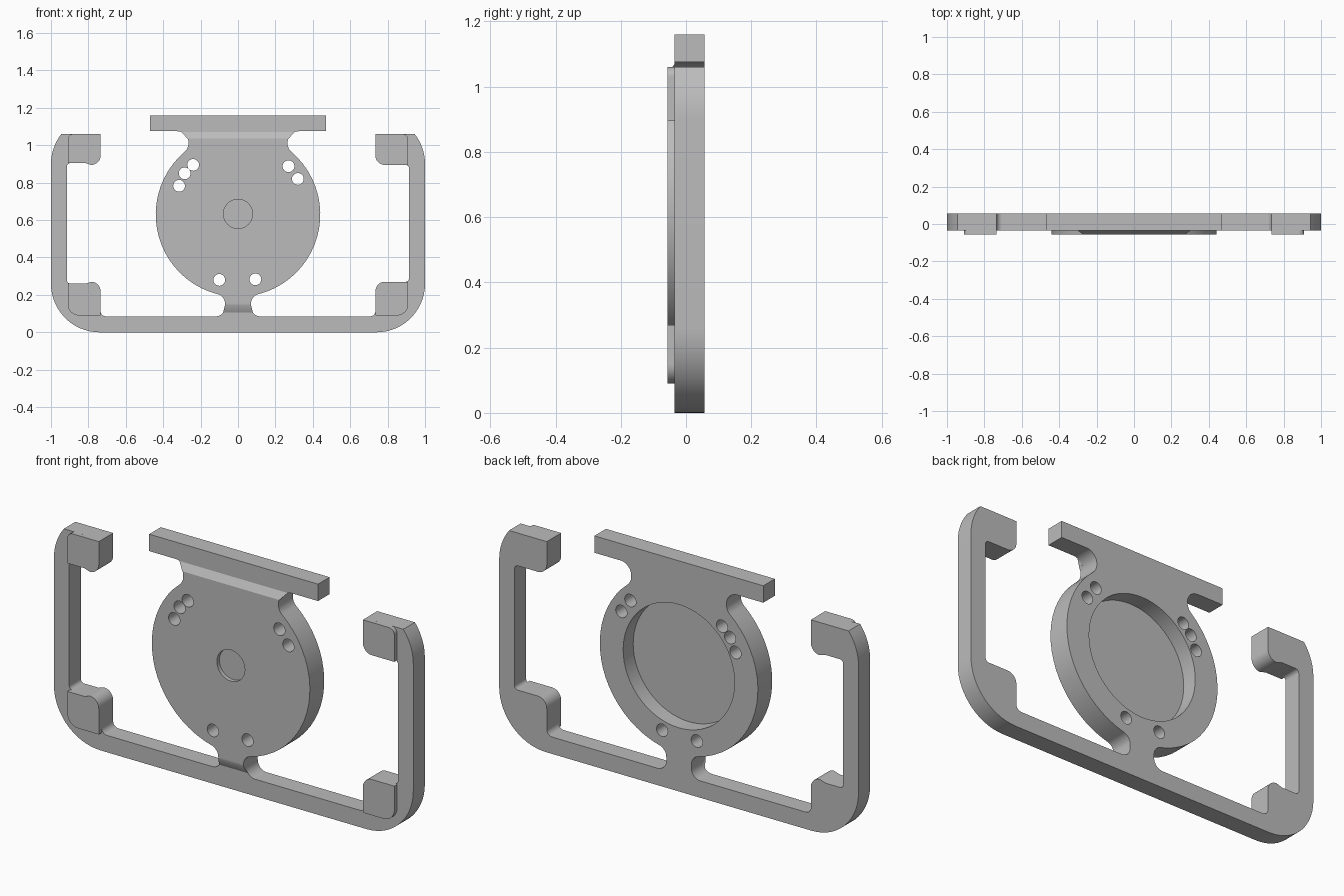
import bpy, bmesh
from math import cos, sin, radians, pi
from mathutils import Matrix, Vector

cube = bpy.data.objects.get("Cube")
if cube:
    bpy.data.objects.remove(cube, do_unlink=True)

FRONT, STEP, BACK = -0.057, -0.035, 0.057

grey = bpy.data.materials.new("machined_grey")
grey.use_nodes = True
grey.diffuse_color = (0.5, 0.5, 0.5, 1)
grey.node_tree.nodes["Principled BSDF"].inputs["Base Color"].default_value = (0.5, 0.5, 0.5, 1)


def arc(cx, cz, r, a0, a1):
    n = max(5, round(abs(a1 - a0) / 6))
    angles = [radians(a0 + (a1 - a0) * i / n) for i in range(n + 1)]
    return [(cx + r * cos(a), cz + r * sin(a)) for a in angles]


def both_sides(right, left):
    return right + [(-x, z) for x, z in reversed(left)]


def make_object(name, bm):
    bmesh.ops.recalc_face_normals(bm, faces=bm.faces)
    mesh = bpy.data.meshes.new(name)
    bm.to_mesh(mesh)
    bm.free()
    mesh.materials.append(grey)
    obj = bpy.data.objects.new(name, mesh)
    bpy.context.collection.objects.link(obj)
    return obj


def slab(outline, y0, y1):
    """Closed x-z outline extruded along y."""
    bm = bmesh.new()
    face = bm.faces.new([bm.verts.new((x, y0, z)) for x, z in outline])
    new = bmesh.ops.extrude_face_region(bm, geom=[face])["geom"]
    verts = [v for v in new if isinstance(v, bmesh.types.BMVert)]
    bmesh.ops.translate(bm, verts=verts, vec=(0, y1 - y0, 0))
    if not any(len(f.verts) == len(outline) and f.calc_center_median().y < y0 + 1e-4 for f in bm.faces):
        bm.faces.new([v for v in bm.verts if v not in verts])
    return bm


def add_cylinder(bm, x, z, r, y0, y1, sides):
    place = Matrix.Translation((x, (y0 + y1) / 2, z)) @ Matrix.Rotation(pi / 2, 4, "X")
    bmesh.ops.create_cone(bm, cap_ends=True, segments=sides, radius1=r, radius2=r,
                          depth=abs(y1 - y0), matrix=place)


# Disc edge with the fillets that lead into the lower and upper necks
disc_edge = (arc(0.12, 0.155, 0.05, 180, 104.2)
             + arc(0, 0.63, 0.44, -75.8, 49.5)[1:]
             + arc(0.325, 1.01, 0.06, 229.5, 180)[1:])


def plate_half(dip):
    """Outer rim, corner blocks, neck, disc and top bar of one side."""
    return (arc(0.74, 0.26, 0.26, 270, 360)
            + arc(0.74, 0.90, 0.26, 0, 38)
            + [(0.735, 1.06)]
            + arc(0.785, 0.945, 0.05, 180, 270)
            + [(0.815, 0.895 + dip)]
            + arc(0.895, 0.875 + dip, 0.02, 90, 0)
            + arc(0.895, 0.29 - dip, 0.02, 0, -90)
            + [(0.815, 0.27 - dip)]
            + arc(0.785, 0.22, 0.05, 90, 180)
            + arc(0.705, 0.115, 0.03, 0, -90)
            + arc(0.12, 0.135, 0.05, 270, 180)
            + disc_edge
            + arc(0.325, 1.015, 0.06, 180, 90)
            + [(0.47, 1.075), (0.47, 1.16)])


plate = make_object("frame_plate", slab(both_sides(plate_half(0), plate_half(0.01)), STEP, BACK))

# Raised front of the disc, sloping back to the plate at both necks
raised_half = (arc(0.12, 0.135, 0.05, 217, 180) + disc_edge
               + arc(0.325, 1.015, 0.06, 180, 113))
bm = slab(both_sides(raised_half, raised_half), STEP, FRONT)
for v in bm.verts:
    if v.co.y < STEP - 0.01:
        side = 1 if v.co.x > 0 else -1
        if v.co.z > 1.035:
            v.co = Vector((side * 0.27, FRONT, 1.035))
        elif v.co.z < 0.145:
            v.co = Vector((side * 0.07, FRONT, 0.145))
bmesh.ops.remove_doubles(bm, verts=bm.verts, dist=0.0005)
raised = make_object("raised_disc", bm)

# Through holes, rear pocket and shallow front recess
bm = bmesh.new()
holes = [(-0.24, 0.895), (-0.285, 0.85), (-0.315, 0.783), (0.27, 0.888),
         (0.32, 0.82), (-0.1, 0.28), (0.093, 0.283)]
for x, z in holes:
    add_cylinder(bm, x, z, 0.0315, -0.2, 0.2, 24)
add_cylinder(bm, 0, 0.63, 0.31, -0.023, 0.2, 64)
add_cylinder(bm, 0, 0.633, 0.078, -0.2, -0.037, 40)
cutter = make_object("hole_cutter", bm)
cutter.hide_render = True
for obj in (plate, raised):
    mod = obj.modifiers.new("holes", "BOOLEAN")
    mod.operation = "DIFFERENCE"
    mod.solver = "EXACT"
    mod.object = cutter
    bpy.context.view_layer.objects.active = obj
    bpy.ops.object.modifier_apply(modifier=mod.name)
bpy.data.objects.remove(cutter, do_unlink=True)

# Thin contact pads on the four corner blocks
parts = [plate, raised]
for name, side, dip in (("left", 1, 0), ("right", -1, 0.01)):
    lower = ([(0.735, 0.09)] + arc(0.85, 0.15, 0.06, 270, 360)
             + [(0.91, 0.27 - dip), (0.815, 0.27 - dip)]
             + arc(0.785, 0.22, 0.05, 90, 180))
    upper = ([(0.735, 1.06)] + arc(0.785, 0.945, 0.05, 180, 270)
             + [(0.815, 0.895 + dip), (0.91, 0.895 + dip)]
             + arc(0.88, 1.03, 0.03, 0, 90))
    for level, outline in (("lower", lower), ("upper", upper)):
        points = [(side * x, z) for x, z in outline]
        parts.append(make_object(f"{level}_{name}_pad", slab(points, STEP, FRONT)))

# Smooth curved walls, keep edges sharp
bpy.ops.object.select_all(action="DESELECT")
for obj in parts:
    obj.select_set(True)
bpy.context.view_layer.objects.active = plate
bpy.ops.object.shade_smooth_by_angle(angle=radians(30))
